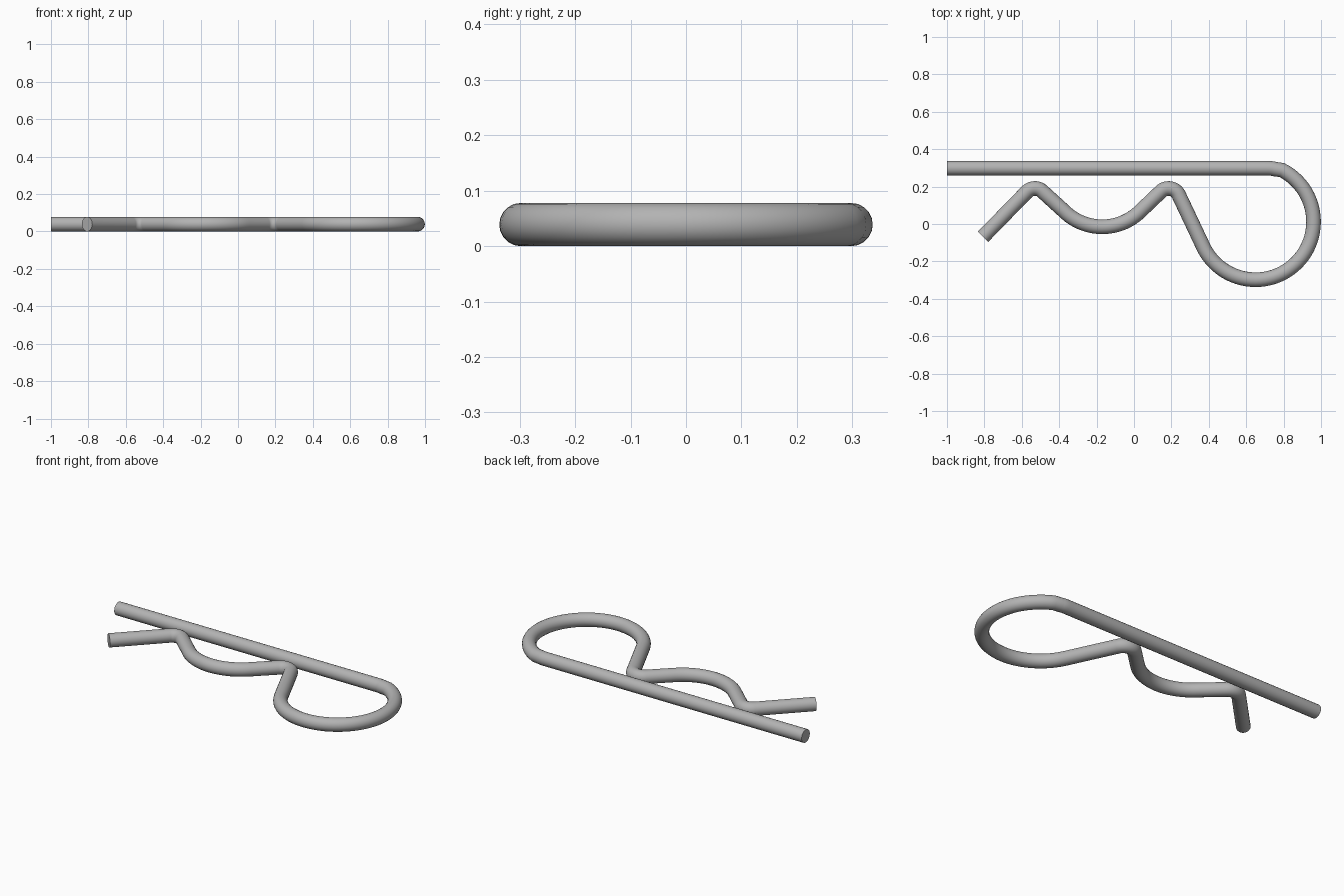
import bpy
from math import radians, cos, sin

cube = bpy.data.objects.get("Cube")
if cube:
    bpy.data.objects.remove(cube, do_unlink=True)

WIRE = 0.039  # wire radius


def arc(cx, cy, r, start, end, steps):
    """Points along a circular bend, angles in degrees."""
    angles = [radians(start + (end - start) * i / steps) for i in range(steps + 1)]
    return [(cx + r * cos(a), cy + r * sin(a)) for a in angles]


# Wire centreline: straight leg, loop, then the wavy gripping leg
path = [(-1, 0.298), (0.70, 0.298)]
path += arc(0.72, 0.178, 0.12, 90, 74, 4)
path += arc(0.65, 0.012, 0.31, 63, -153, 48)     # big spring loop
path += arc(0.185, 0.13, 0.06, 27, 135, 14)      # inner bump
path += arc(-0.17, 0.275, 0.29, -45, -135, 22)   # valley
path += arc(-0.53, 0.13, 0.06, 45, 135, 14)      # outer bump
path += [(-0.807, -0.068)]                       # flared tip

curve = bpy.data.curves.new("wire_path", 'CURVE')
curve.dimensions = '3D'
curve.bevel_depth = WIRE
curve.bevel_resolution = 8
curve.use_fill_caps = True
spline = curve.splines.new('POLY')
spline.points.add(len(path) - 1)
for point, (x, y) in zip(spline.points, path):
    point.co = (x, y, WIRE, 1)

# Turn the swept wire into a mesh
helper = bpy.data.objects.new("wire_helper", curve)
bpy.context.collection.objects.link(helper)
bpy.context.view_layer.update()
depsgraph = bpy.context.evaluated_depsgraph_get()
mesh = bpy.data.meshes.new_from_object(helper.evaluated_get(depsgraph))
bpy.data.objects.remove(helper, do_unlink=True)
pin = bpy.data.objects.new("spring_pin_wire", mesh)
bpy.context.collection.objects.link(pin)

# Plain steel colour
steel = bpy.data.materials.new("steel_grey")
steel.use_nodes = True
color = (0.45, 0.45, 0.45, 1)
steel.diffuse_color = color
steel.node_tree.nodes["Principled BSDF"].inputs["Base Color"].default_value = color
mesh.materials.clear()
mesh.materials.append(steel)

# Smooth wire, crisp cut ends
bpy.ops.object.select_all(action='DESELECT')
pin.select_set(True)
bpy.context.view_layer.objects.active = pin
bpy.ops.object.shade_smooth_by_angle(angle=radians(40))
